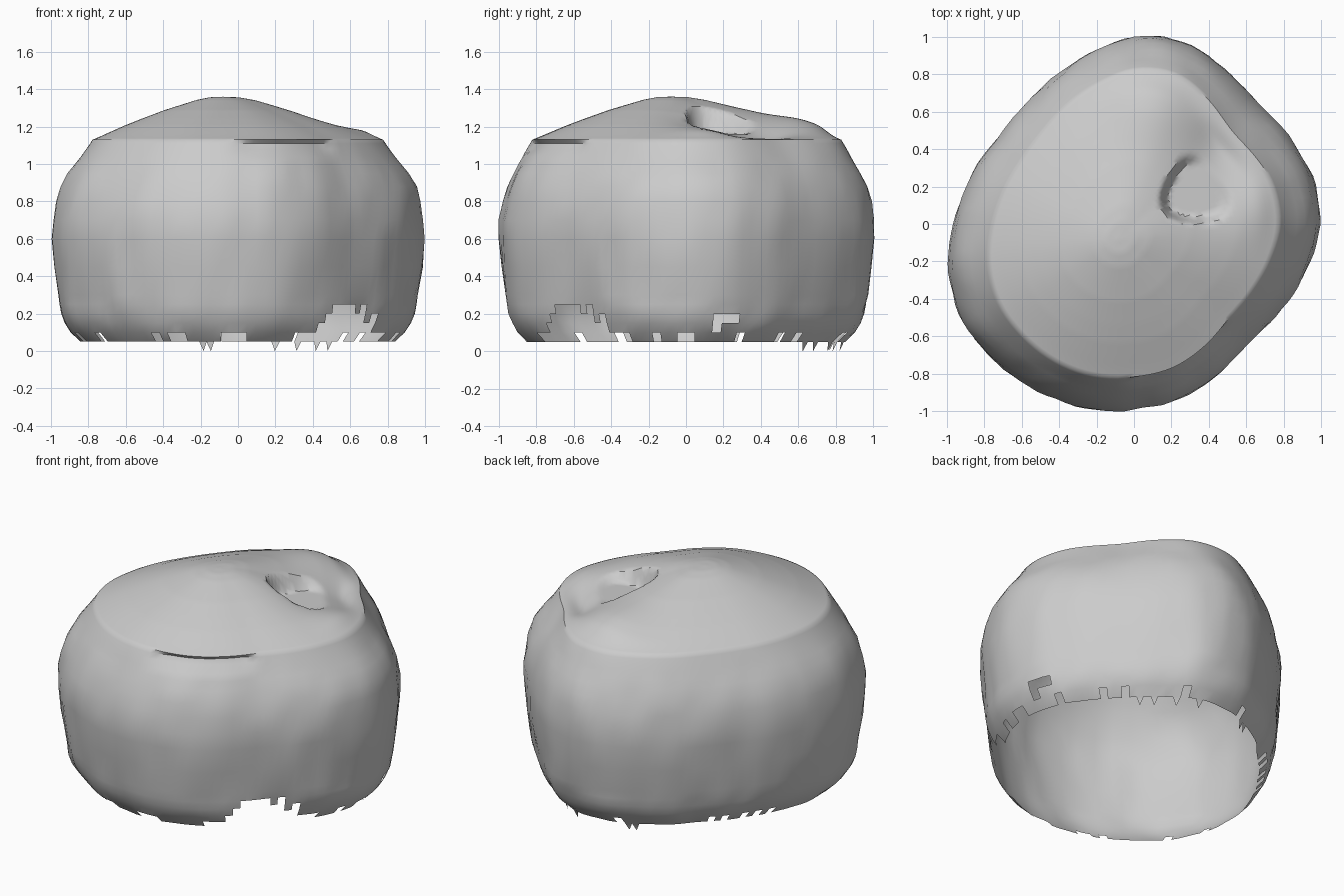
import bpy, bmesh, math, random
from mathutils import Vector, noise

random.seed(4)
if "Cube" in bpy.data.objects:
    bpy.data.objects.remove(bpy.data.objects["Cube"])

mat = bpy.data.materials.new("plain grey")
mat.use_nodes = True
grey = (0.6, 0.6, 0.6, 1)
mat.diffuse_color = grey
mat.node_tree.nodes["Principled BSDF"].inputs["Base Color"].default_value = grey

SEGMENTS = 120
# Plan radius every 15 degrees, starting at +x
PLAN = [.995, .985, .95, .93, .96, 1.01, 1.0, .94, .89, .86, .87, .915,
        .97, 1.025, 1.05, 1.04, 1.03, 1.015, .99, .965, .92, .885, .91, .955]
# Wall profile: height, share of the plan radius
WALL = [(.05, .85), (.1, .9), (.15, .93), (.2, .95), (.25, .96), (.3, .968), (.45, .987),
        (.6, 1), (.7, .998), (.8, .98), (.88, .956), (.95, .925), (1.0, .898), (1.04, .876),
        (1.08, .855), (1.11, .837), (1.13, .825)]
# Crown profile: share of the shoulder radius, height
CROWN = [(0, 1.36), (.1, 1.357), (.2, 1.343), (.31, 1.319), (.45, 1.288), (.62, 1.243),
         (.75, 1.207), (.85, 1.176), (.93, 1.151), (1, 1.13)]
CROWN_OFFSET = -.08


def plan_radius(a):
    """Smooth periodic interpolation of the plan outline."""
    n = len(PLAN)
    t = a / math.tau * n
    i = int(t)
    u = t - i
    p0, p1, p2, p3 = (PLAN[(i + k) % n] for k in (-1, 0, 1, 2))
    return p1 + .5 * u * (p2 - p0 + u * (2*p0 - 5*p1 + 4*p2 - p3 + u * (3*(p1 - p2) + p3 - p0)))


def lerp_table(table, x):
    for (x0, y0), (x1, y1) in zip(table, table[1:]):
        if x <= x1:
            return y0 + (y1 - y0) * (x - x0) / (x1 - x0)
    return table[-1][1]


def smoothstep(lo, hi, x):
    t = min(1, max(0, (x - lo) / (hi - lo)))
    return t * t * (3 - 2 * t)


def mound(x, y, cx, cy, width):
    return math.exp(-((x - cx)**2 + (y - cy)**2) / (2 * width**2))


def wall_radius(a, z, f):
    """Wall drawn in at the sides near the top, with a crease at the back left."""
    crease = math.exp(-((a - math.radians(42)) / .2)**2 / 2)
    pull = .045 * abs(math.cos(a))**3 + .03 * crease
    return plan_radius(a) * (f - pull * smoothstep(.85, 1.13, z))


def crown_height(x, y, s):
    """Dome with a soft hollow, a raised back shoulder and a stem pit."""
    fade = 1 - smoothstep(.85, 1, s)
    z = lerp_table(CROWN, s)
    z += fade * (.04 * mound(x, y, .1, .66, .15) - .05 * mound(x, y, .44, .2, .17)
                 - .035 * mound(x, y, .46, .46, .11))
    z += .03 * mound(x, y, .68, .12, .12) * fade
    d = math.hypot(x - .33, y - .17) + .015 * math.sin(3 * math.atan2(y - .17, x - .33))
    pit = 1 - smoothstep(.14, .19, d)
    return z + (min(z, 1.16) - z) * pit


bm = bmesh.new()
angles = [math.tau * i / SEGMENTS for i in range(SEGMENTS)]
rings = []

# Side wall, with a tapering undercut below the front shoulder
for z, f in WALL:
    ring = []
    for a in angles:
        span = (math.degrees(a) - 267) / 48
        cut = min(1, 2 * math.sin(math.pi * span)) if 0 < span < 1 else 0
        r = wall_radius(a, z, f) - .028 * cut * (1.07 < z < 1.12)
        p = Vector((r * math.cos(a), r * math.sin(a), z))
        lump = (.014 * noise.noise(p * 5) + .006 * noise.noise(p * 11)) * (1 - smoothstep(.9, 1.1, z))
        ring.append(bm.verts.new((p.x * (1 + lump), p.y * (1 + lump), z)))
    rings.append(ring)

# Crown, closing in to a peak slightly off centre
STEPS = 40
shoulder_z, shoulder_f = WALL[-1]
for k in range(STEPS - 1, 0, -1):
    s = k / STEPS
    shift = CROWN_OFFSET * (1 - s)
    ring = []
    for a in angles:
        r = wall_radius(a, shoulder_z, shoulder_f) * s
        x, y = r * math.cos(a) + shift, r * math.sin(a) + shift
        ring.append(bm.verts.new((x, y, crown_height(x, y, s))))
    rings.append(ring)

for lower, upper in zip(rings, rings[1:]):
    for i in range(SEGMENTS):
        j = (i + 1) % SEGMENTS
        bm.faces.new((lower[i], lower[j], upper[j], upper[i]))
top = bm.verts.new((CROWN_OFFSET, CROWN_OFFSET, CROWN[0][1]))
for i in range(SEGMENTS):
    bm.faces.new((rings[-1][i], rings[-1][(i + 1) % SEGMENTS], top))

# Ragged, open underside: a broken-out front corner and random chips
broken = []
for f in bm.faces:
    c = f.calc_center_median()
    if c.z > .3:
        continue
    deg = math.degrees(math.atan2(c.y, c.x))
    off = abs(deg + 44)
    corner = .24 - .011 * max(0, off - 7) + random.uniform(-.04, .03)
    chip = c.z < .1 and random.random() < .15
    side_gap = 6 < deg < 17 and .08 < c.z < .2 and random.random() < .7
    if (off < 24 and c.z < corner) or chip or side_gap:
        broken.append(f)
bmesh.ops.delete(bm, geom=broken, context='FACES')

# Small torn points hanging below the rim
for i in (17, 19, 22, 25, 33, 34):
    a, b = rings[0][i], rings[0][i + 1]
    if a.is_valid and b.is_valid:
        mid = (a.co + b.co) / 2
        bm.faces.new((a, bm.verts.new((mid.x * .98, mid.y * .98, 0)), b))

mesh = bpy.data.meshes.new("fruit_shell")
bm.to_mesh(mesh)
bm.free()
mesh.materials.append(mat)
shell = bpy.data.objects.new("fruit_shell", mesh)
bpy.context.collection.objects.link(shell)
bpy.context.view_layer.objects.active = shell
shell.select_set(True)
bpy.ops.object.shade_smooth_by_angle(angle=math.radians(40))
